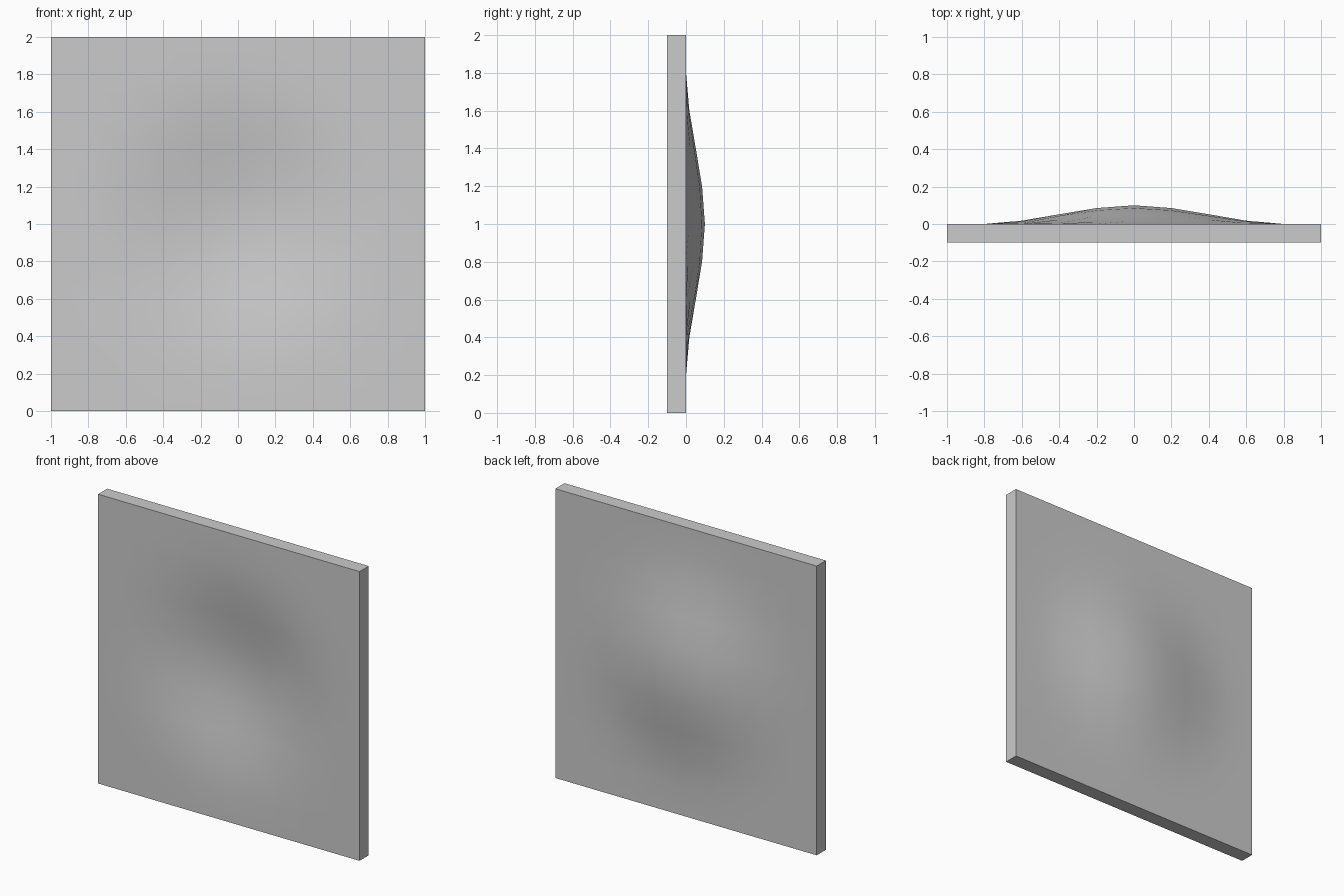
import bpy, bmesh, math
from mathutils import Matrix, Vector

if "Cube" in bpy.data.objects:
    bpy.data.objects.remove(bpy.data.objects["Cube"])

STEPS = 10        # faces per side
THICK = 0.1       # panel thickness
BULGE = 0.1       # height of the central bulge
RADIUS = 0.82     # reach of the bulge

# Upright grid with its outer face towards +y
bm = bmesh.new()
bmesh.ops.create_grid(bm, x_segments=STEPS, y_segments=STEPS, size=1.0,
                      matrix=Matrix.Translation((0, 0, 1)) @ Matrix.Rotation(-math.pi / 2, 4, 'X'))

# Smooth round bulge towards the back
for v in bm.verts:
    d = math.hypot(v.co.x, v.co.z - 1)
    t = max(0.0, 1 - d / RADIUS)
    v.co.y = BULGE * t * t * (3 - 2 * t)

# Extrude straight forwards so the front carries the matching dent
bm.normal_update()
back_faces = bm.faces[:]
front = bmesh.ops.extrude_face_region(bm, geom=back_faces, use_keep_orig=True)["geom"]
bmesh.ops.translate(bm, vec=Vector((0, -THICK, 0)),
                    verts=[g for g in front if isinstance(g, bmesh.types.BMVert)])
bmesh.ops.recalc_face_normals(bm, faces=bm.faces[:])

mesh = bpy.data.meshes.new("dented_panel")
bm.to_mesh(mesh)
bm.free()
panel = bpy.data.objects.new("dented_panel", mesh)
bpy.context.collection.objects.link(panel)

# Smooth faces, sharp rim
bpy.context.view_layer.objects.active = panel
panel.select_set(True)
bpy.ops.object.shade_smooth_by_angle(angle=math.radians(30))
